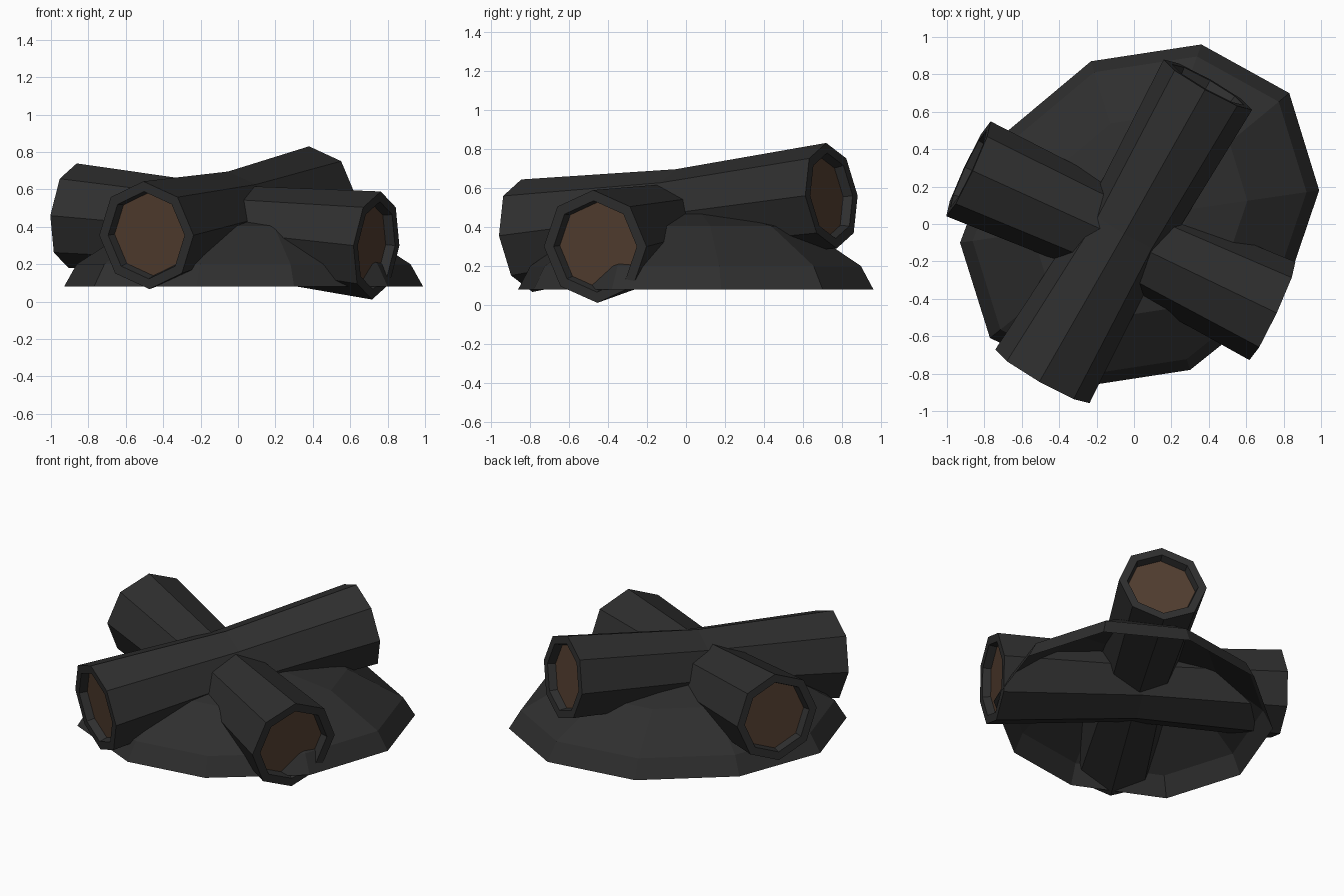
import bpy, bmesh, math
from mathutils import Vector

if "Cube" in bpy.data.objects:
    bpy.data.objects.remove(bpy.data.objects["Cube"])


def material(name, rgb):
    m = bpy.data.materials.new(name)
    m.diffuse_color = (*rgb, 1)
    m.use_nodes = True
    m.node_tree.nodes["Principled BSDF"].inputs["Base Color"].default_value = m.diffuse_color
    return m


CHAR = material("charcoal", (0.028, 0.028, 0.028))
WOOD = material("cut wood", (0.085, 0.048, 0.029))


def finish(name, bm, mats):
    bmesh.ops.recalc_face_normals(bm, faces=bm.faces)
    mesh = bpy.data.meshes.new(name)
    bm.to_mesh(mesh)
    bm.free()
    for m in mats:
        mesh.materials.append(m)
    obj = bpy.data.objects.new(name, mesh)
    bpy.context.collection.objects.link(obj)
    return obj


def bridge(bm, a, b):
    n = len(a)
    for i in range(n):
        j = (i + 1) % n
        bm.faces.new((a[i], a[j], b[j], b[i]))


def log(name, start, middle, end, r_start, r_mid, r_end, sides=8):
    """Waisted octagonal log with a bark rim and a recessed wood face at each end."""
    start, middle, end = Vector(start), Vector(middle), Vector(end)
    d = (end - start).normalized()
    side = d.cross(Vector((0, 0, 1))).normalized()
    up = side.cross(d)
    depth = 0.05
    stations = [
        (start + d * depth, r_start * 0.77), (start, r_start * 0.81), (start, r_start),
        (middle, r_mid),
        (end, r_end), (end, r_end * 0.81), (end - d * depth, r_end * 0.77)]
    bm = bmesh.new()
    rings = []
    for c, r in stations:
        rings.append([bm.verts.new(c + r * (up * math.cos(t) + side * math.sin(t)))
                      for t in (2 * math.pi * k / sides for k in range(sides))])
    for a, b in zip(rings, rings[1:]):
        bridge(bm, a, b)
    for ring in (rings[0], rings[-1]):
        bm.faces.new(ring).material_index = 1
    return finish(name, bm, [CHAR, WOOD])


# Two crossed logs
log("long_log", (-0.49, -0.815, 0.355), (-0.04, -0.03, 0.46), (0.395, 0.745, 0.56),
    0.29, 0.237, 0.272)
log("cross_log", (-0.885, 0.295, 0.46), (-0.06, -0.08, 0.385), (0.74, -0.465, 0.30),
    0.28, 0.237, 0.29)

# Irregular ash mound, open underneath
outline = [(0.99, 0.18), (0.83, 0.70), (0.36, 0.96), (-0.23, 0.87), (-0.72, 0.46),
           (-0.93, -0.10), (-0.77, -0.61), (-0.22, -0.86), (0.30, -0.78), (0.80, -0.38)]
cx, cy = 0.03, 0.04
bm = bmesh.new()
rings = [[bm.verts.new((cx + (x - cx) * s, cy + (y - cy) * s, z)) for x, y in outline]
         for s, z in ((1, 0.08), (0.93, 0.20), (0.60, 0.405), (0.28, 0.465))]
for a, b in zip(rings, rings[1:]):
    bridge(bm, a, b)
apex = bm.verts.new((cx, cy, 0.485))
for i in range(10):
    bm.faces.new((rings[-1][i], rings[-1][(i + 1) % 10], apex))
finish("ash_mound", bm, [CHAR])
